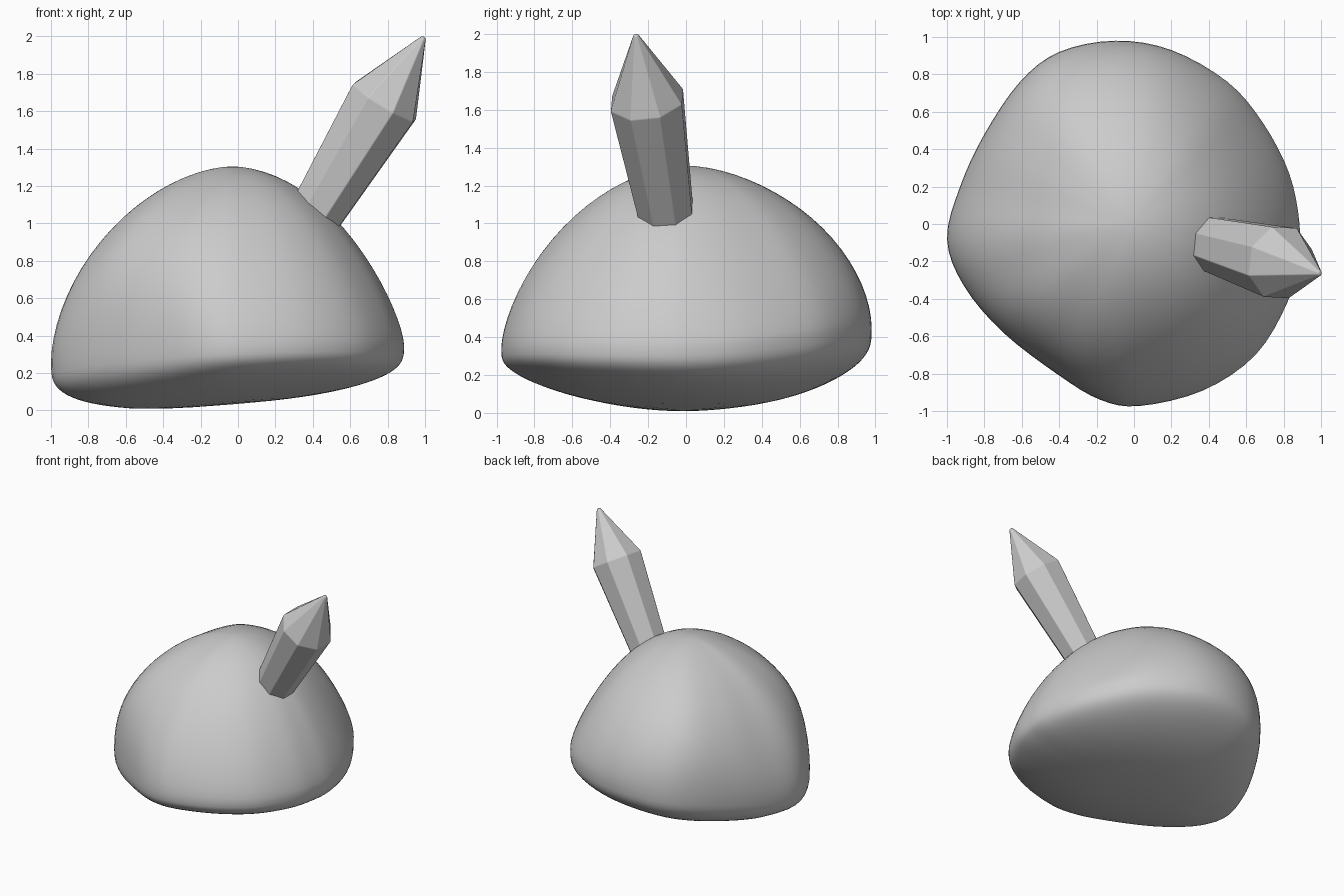
import bpy, math
from mathutils import Vector

if "Cube" in bpy.data.objects:
    bpy.data.objects.remove(bpy.data.objects["Cube"])


def make_object(name, verts, faces):
    mesh = bpy.data.meshes.new(name)
    mesh.from_pydata(verts, [], faces)
    mesh.update()
    for p in mesh.polygons:
        p.use_smooth = True
    obj = bpy.data.objects.new(name, mesh)
    bpy.context.collection.objects.link(obj)
    return obj


def skin(rings, bottom, top):
    """Skin equal-sized closed rings, listed bottom to top, and cap both ends."""
    n = len(rings[0])
    verts = [v for ring in rings for v in ring] + [bottom, top]
    faces = []
    for r in range(len(rings) - 1):
        for i in range(n):
            j = (i + 1) % n
            faces.append((r * n + i, r * n + j, (r + 1) * n + j, (r + 1) * n + i))
    last, b, t = (len(rings) - 1) * n, len(verts) - 2, len(verts) - 1
    for i in range(n):
        j = (i + 1) % n
        faces += [(j, i, b), (last + i, last + j, t)]
    return verts, faces


def smooth_loop(points, steps):
    """Closed Catmull-Rom curve through points of any dimension."""
    out, n = [], len(points)
    for i in range(n):
        quad = [points[(i + k) % n] for k in (-1, 0, 1, 2)]
        for s in range(steps):
            t = s / steps
            out.append([0.5 * (2 * b + (c - a) * t + (2 * a - 5 * b + 4 * c - d) * t * t
                        + (3 * b - a - 3 * c + d) * t ** 3) for a, b, c, d in zip(*quad)])
    return out


# Rock: widest outline as (x, y, rim height, fullness of the upper curve)
outline = [
    (.885, 0, .35, 1.48), (.83, .27, .37, 1.4), (.69, .54, .4, 1.4), (.5, .76, .43, 1.5),
    (.2, .93, .45, 1.68), (-.1, .98, .45, 1.8), (-.4, .92, .43, 1.95), (-.61, .76, .41, 2.05),
    (-.8, .48, .35, 1.9), (-.93, .2, .28, 1.75), (-1, -.08, .26, 1.75), (-.91, -.33, .28, 1.95),
    (-.7, -.58, .31, 2.3), (-.4, -.81, .33, 2.1), (-.18, -.94, .34, 1.75), (.03, -.973, .34, 1.6),
    (.37, -.89, .35, 1.52), (.65, -.7, .35, 1.48), (.82, -.42, .35, 1.48), (.875, -.2, .35, 1.48)]
CX, TOP, ROWS = -.03, 1.305, 20
columns = smooth_loop(outline, 4)


def underside(x, y):
    return max(0, .035 + .085 * x + .04 * x * x + (.16 if y > 0 else .135) * y * y)


rings = []
for k in range(1 - ROWS, ROWS):
    a = math.radians(90 * k / ROWS)
    ring = []
    for x, y, rim, full in columns:
        # the crown is equally round in every direction, so the top stays smooth
        power = 2 / (full + (1.75 - full) * math.sin(a) ** 2) if k >= 0 else 2 / 3.4
        t, f = math.cos(a) ** power, abs(math.sin(a)) ** power
        px, py = CX + (x - CX) * t, y * t
        end = TOP if k >= 0 else underside(px, py)
        ring.append((px, py, rim + (end - rim) * f))
    rings.append(ring)
rock = make_object("rock", *skin(rings, (CX, 0, underside(CX, 0)), (CX, 0, TOP)))
relax = rock.modifiers.new("relax", 'LAPLACIANSMOOTH')
relax.iterations = 2
relax.lambda_factor = .05

# Crystal: tilted eight-sided shaft widening to a shoulder, then a point
tip = Vector((.995, -.265, 1.998))
axis = Vector((.562, -.155, .92)).normalized()
side = (Vector((0, 1, 0)) - axis * axis.y).normalized()
face = side.cross(axis)
rings = []
for back, radius in ((1.3, .14), (.412, .205), (.004, .014)):
    rings.append([tip - axis * back + radius * (face * math.cos(math.radians(20 + 45 * i))
                  + side * math.sin(math.radians(20 + 45 * i))) for i in range(8)])
crystal = make_object("crystal", *skin(rings, tip - axis * 1.3, tip))
bevel = crystal.modifiers.new("soft_edges", 'BEVEL')
bevel.width = .005
bevel.segments = 2
bevel.limit_method = 'ANGLE'
bevel.angle_limit = math.radians(18)
bevel.harden_normals = True
